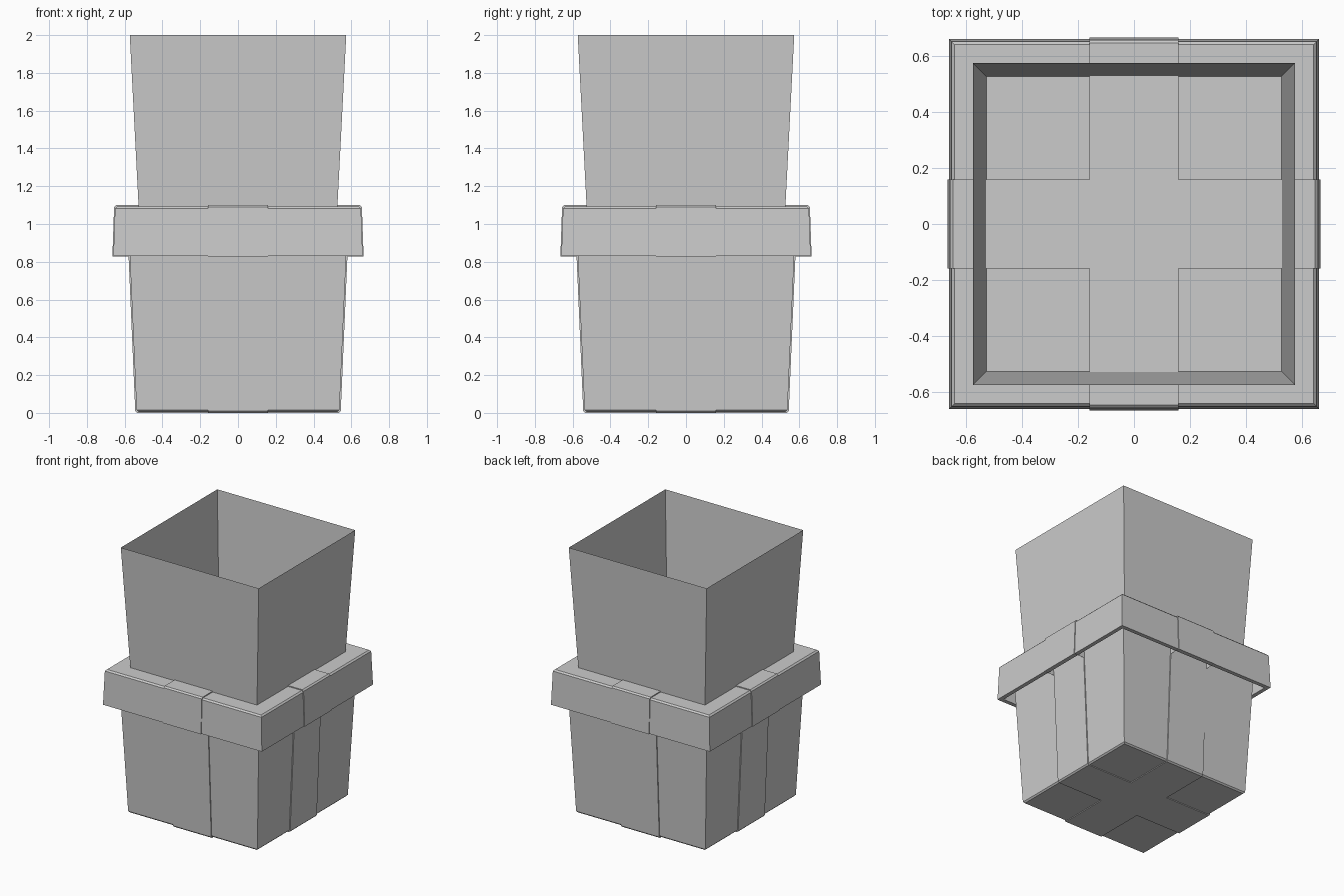
import bpy, bmesh

if "Cube" in bpy.data.objects:
    bpy.data.objects.remove(bpy.data.objects["Cube"])

RIBBON = 0.158  # half width of the ribbon


def square(h):
    return [(-h, -h), (h, -h), (h, h), (-h, h)]


def cross(h):
    """Plus-shaped outline with arms reaching h."""
    w = RIBBON
    arm = [(-w, -h), (w, -h), (w, -w)]
    pts = []
    for _ in range(4):
        pts += arm
        arm = [(-y, x) for x, y in arm]
    return pts


def loft(name, outline, rings, caps=True):
    """Skin a stack of (half size, height) rings."""
    bm = bmesh.new()
    loops = [[bm.verts.new((x, y, z)) for x, y in outline(h)] for h, z in rings]
    for a, b in zip(loops, loops[1:]):
        for i in range(len(a)):
            j = (i + 1) % len(a)
            bm.faces.new((a[i], a[j], b[j], b[i]))
    if caps:
        bm.faces.new(loops[0][::-1])
        bm.faces.new(loops[-1])
        bmesh.ops.recalc_face_normals(bm, faces=bm.faces)
    mesh = bpy.data.meshes.new(name)
    bm.to_mesh(mesh)
    bm.free()
    obj = bpy.data.objects.new(name, mesh)
    bpy.context.collection.objects.link(obj)
    return obj


# Tapered box with a small chamfer around its base
loft("box", square, [(0.527, 0.006), (0.537, 0.016), (0.582, 1.04)])
loft("box_ribbon", cross, [(0.534, 0.0), (0.544, 0.01), (0.588, 1.03)])

# Hollow lid: inner ceiling, down the inner wall, rim, up the outer wall
loft("lid", square, [(0.622, 1.06), (0.63, 0.83), (0.66, 0.83),
                     (0.651, 1.082), (0.64, 1.093)])
loft("lid_ribbon", cross, [(0.636, 1.075), (0.645, 0.828), (0.665, 0.828),
                           (0.656, 1.09), (0.645, 1.1)])

# Open flaring sleeve standing on the lid
loft("sleeve", square, [(0.526, 1.09), (0.573, 2.0)], caps=False)
